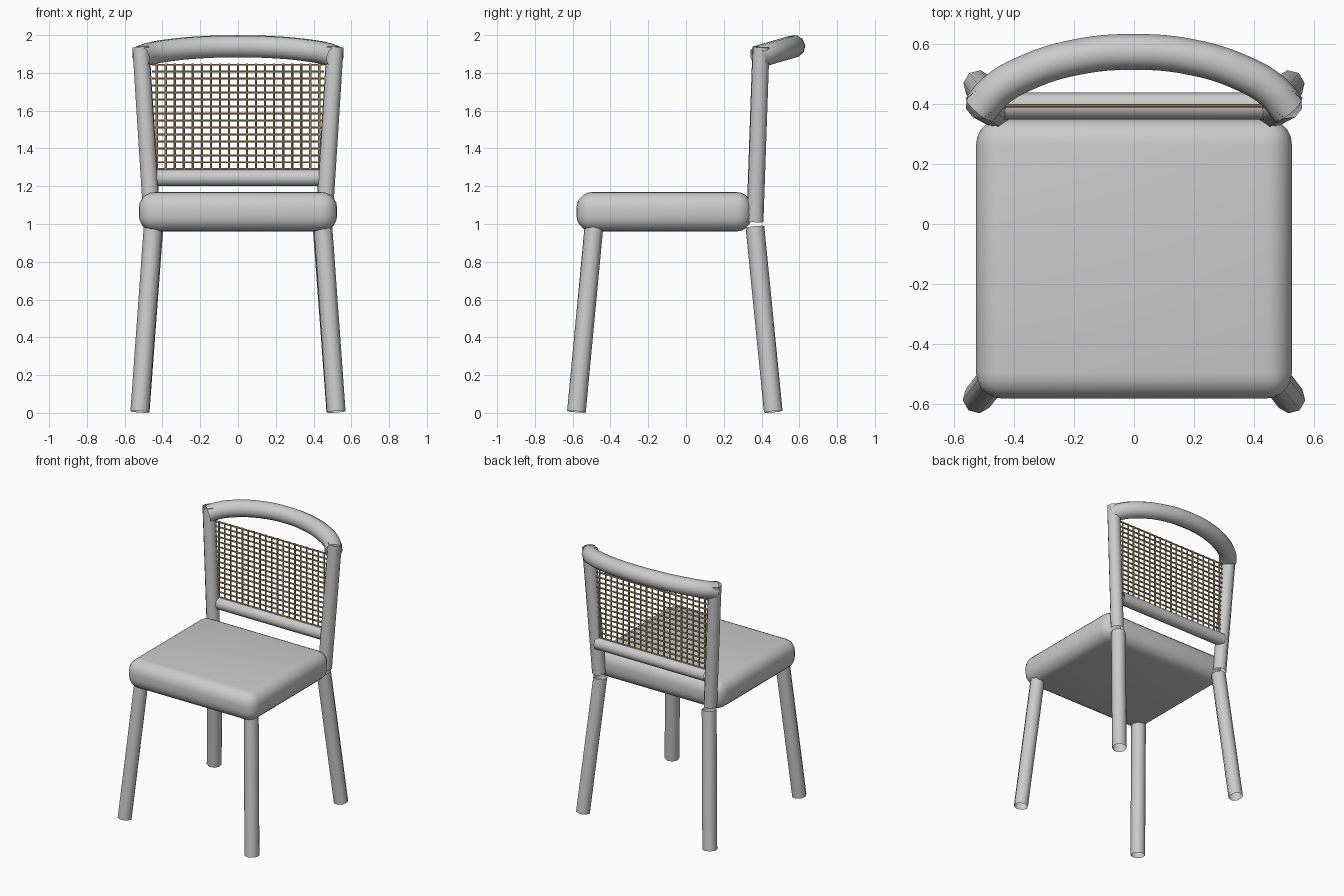
import bpy, math

if "Cube" in bpy.data.objects:
    bpy.data.objects.remove(bpy.data.objects["Cube"])

cane_mat = bpy.data.materials.new("cane")
cane_mat.diffuse_color = (0.5, 0.34, 0.17, 1)
cane_mat.use_nodes = True
cane_mat.node_tree.nodes["Principled BSDF"].inputs["Base Color"].default_value = cane_mat.diffuse_color


def tube(name, paths, radius, res=2, smooth=True, mat=None):
    """One mesh made of round tubes along smooth paths."""
    cu = bpy.data.curves.new(name, 'CURVE')
    cu.dimensions = '3D'
    cu.bevel_depth = radius
    cu.bevel_resolution = res
    cu.resolution_u = 6
    for pts in paths:
        straight = len(pts) == 2
        sp = cu.splines.new('POLY' if straight else 'BEZIER')
        if straight:
            sp.points.add(1)
            for p, co in zip(sp.points, pts):
                p.co = (*co, 1)
        else:
            sp.bezier_points.add(len(pts) - 1)
            for p, co in zip(sp.bezier_points, pts):
                p.co = co
                p.handle_left_type = p.handle_right_type = 'AUTO'
    ob = bpy.data.objects.new(name, cu)
    bpy.context.collection.objects.link(ob)
    bpy.ops.object.select_all(action='DESELECT')
    ob.select_set(True)
    bpy.context.view_layer.objects.active = ob
    bpy.ops.object.convert(target='MESH')
    ob = bpy.context.object
    if smooth:
        bpy.ops.object.shade_smooth_by_angle(angle=math.radians(50))
    if mat:
        ob.data.materials.clear()
        ob.data.materials.append(mat)
    return ob


# Cushioned seat
bpy.ops.mesh.primitive_cube_add(size=1, location=(0, -0.115, 1.065))
seat = bpy.context.object
seat.name = "seat"
seat.scale = (1.05, 0.93, 0.21)
bpy.ops.object.transform_apply(location=False, rotation=False, scale=True)
bev = seat.modifiers.new("round", 'BEVEL')
bev.width = 0.085
bev.segments = 5
bpy.ops.object.modifier_apply(modifier="round")
bpy.ops.object.shade_smooth_by_angle(angle=math.radians(40))

# Splayed legs and back posts, mirrored left and right
for side, s in (("left", -1), ("right", 1)):
    tube(f"front_leg_{side}", [[(s * 0.45, -0.488, 0.98), (s * 0.52, -0.58, 0.006)]], 0.05)
    tube(f"back_leg_{side}", [[(s * 0.445, 0.365, 0.985), (s * 0.518, 0.462, 0.006)]], 0.05)
    tube(f"back_post_{side}", [[(s * 0.455, 0.365, 1.012), (s * 0.514, 0.397, 1.937)]], 0.047)

# Curved top rail, rising toward its middle
half = [(0.515, 0.38), (0.46, 0.443), (0.36, 0.502), (0.19, 0.555)]
plan = [(-x, y) for x, y in half] + [(0, 0.572)] + half[::-1]
tube("top_rail", [[(x, y, 1.885 + (y - 0.38) * 0.29) for x, y in plan]], 0.06, res=3)

# Lower back rail
tube("lower_back_rail", [[(-0.45, 0.393, 1.245), (0.45, 0.393, 1.245)]], 0.045)

# Woven cane panel
cols, rows = 19, 16
tube("cane_verticals",
     [[(-0.43 + 0.86 * i / (cols - 1), 0.393, 1.27), (-0.43 + 0.86 * i / (cols - 1), 0.393, 1.85)]
      for i in range(cols)], 0.006, res=1, mat=cane_mat)
tube("cane_horizontals",
     [[(-0.455, 0.393, 1.29 + 0.553 * j / (rows - 1)), (0.455, 0.393, 1.29 + 0.553 * j / (rows - 1))]
      for j in range(rows)], 0.006, res=1, mat=cane_mat)
